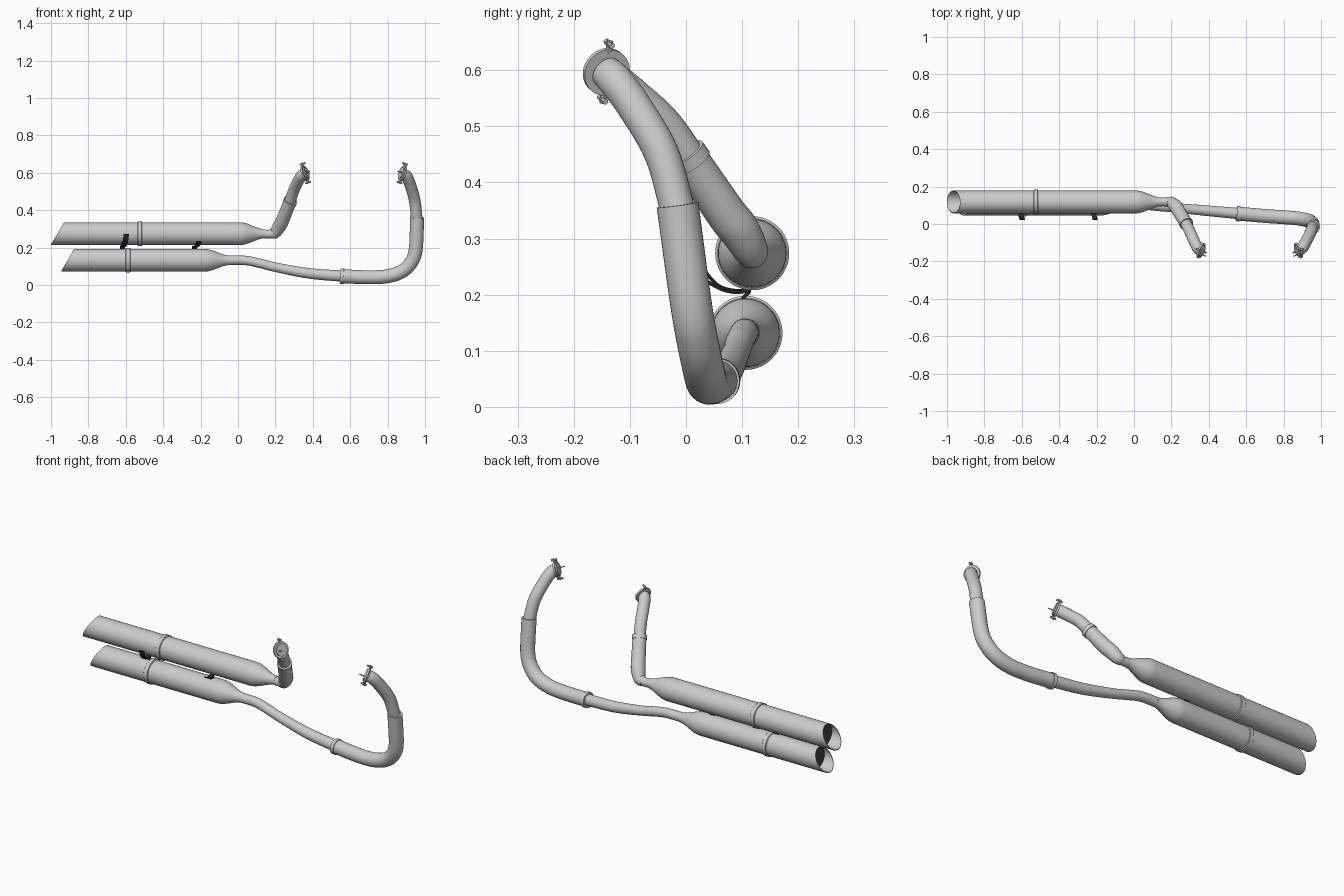
import bpy, math
from mathutils import Vector

if "Cube" in bpy.data.objects:
    bpy.data.objects.remove(bpy.data.objects["Cube"])


def material(name, c):
    m = bpy.data.materials.new(name)
    m.diffuse_color = (*c, 1)
    m.use_nodes = True
    m.node_tree.nodes["Principled BSDF"].inputs["Base Color"].default_value = m.diffuse_color
    return m


STEEL = material("brushed steel", (0.6, 0.6, 0.6))
BLACK = material("black bracket", (0.02, 0.02, 0.02))
DARK = material("dark baffle", (0.06, 0.06, 0.06))


def make(name, verts, faces, mat):
    me = bpy.data.meshes.new(name)
    me.from_pydata(verts, [], faces)
    me.materials.append(mat)
    me.shade_smooth()
    me.set_sharp_from_angle(angle=math.radians(35))
    ob = bpy.data.objects.new(name, me)
    bpy.context.collection.objects.link(ob)
    return ob


def skin(name, rings, mat, caps=True):
    """Join equal-sized rings of points into a surface."""
    n = len(rings[0])
    verts = [p for r in rings for p in r]
    faces = []
    for i in range(len(rings) - 1):
        for j in range(n):
            k = (j + 1) % n
            faces.append((i * n + j, i * n + k, (i + 1) * n + k, (i + 1) * n + j))
    if caps:
        faces.append(tuple(reversed(range(n))))
        faces.append(tuple(range(len(verts) - n, len(verts))))
    return make(name, verts, faces, mat)


def spline(pts, steps):
    """Catmull-Rom through (x, y, z, radius) points."""
    p = [Vector(q) for q in pts]
    p = [2 * p[0] - p[1]] + p + [2 * p[-1] - p[-2]]
    out = []
    for i in range(1, len(p) - 2):
        a, b, c, d = p[i - 1:i + 3]
        for s in range(steps):
            t = s / steps
            out.append(0.5 * (2 * b + (c - a) * t + (2 * a - 5 * b + 4 * c - d) * t * t
                              + (3 * b - a - 3 * c + d) * t ** 3))
    return out + [p[-2]]


def pipe(name, pts, mat=STEEL, steps=10, n=32):
    """Round pipe along a path, with a radius at every point."""
    path = spline(pts, steps) if steps > 1 else [Vector(q) for q in pts]
    pos = [q.to_3d() if len(q) == 3 else Vector(q[:3]) for q in path]
    u, rings = None, []
    for i, c in enumerate(pos):
        t = (pos[min(i + 1, len(pos) - 1)] - pos[max(i - 1, 0)]).normalized()
        if u is None:
            u = t.orthogonal()
        u = (u - t * u.dot(t)).normalized()
        v = t.cross(u)
        rings.append([c + path[i][3] * (math.cos(a) * u + math.sin(a) * v)
                      for a in (2 * math.pi * j / n for j in range(n))])
    return skin(name, rings, mat)


def rod(name, a, b, r, mat=STEEL, n=24):
    return pipe(name, [(*a, r), (*b, r)], mat, 1, n)


def muffler(name, y, z, tip, slant, taper, neck, band):
    """Slash-cut silencer: hollow rear end, cone at the front, one band."""
    R, ri, n = 0.061, 0.057, 48

    def ring(x, r, cut=False):
        out = []
        for j in range(n):
            a = 2 * math.pi * j / n
            h = math.sin(a)
            out.append((x + (slant * (h + 1) / 2 if cut else 0),
                        y + r * math.cos(a), z + r * h))
        return out

    length = neck[0] - taper
    rings = [ring(tip + slant + 0.03, ri), ring(tip, ri, True), ring(tip, R, True)]
    rings += [ring(tip + slant + 0.03, R), ring(taper - 0.05, R)]
    for i in range(13):
        t = i / 12
        s = t * t * (3 - 2 * t)
        rings.append(ring(taper + length * t, R + (neck[1] - R) * s))
    skin(name, rings, STEEL)
    x = tip + slant + 0.006
    rod(name + "_baffle", (x, y, z), (x + 0.006, y, z), 0.0565, DARK, 48)
    pipe(name + "_band", [(band - 0.013, y, z, 0.062), (band - 0.01, y, z, 0.066),
                          (band + 0.01, y, z, 0.066), (band + 0.013, y, z, 0.062)],
         STEEL, 1, 48)


# Silencers
muffler("upper_muffler", 0.118, 0.274, -1.0, 0.07, 0.01, (0.15, 0.023), -0.525)
muffler("lower_muffler", 0.106, 0.132, -0.945, 0.068, -0.18, (-0.04, 0.025), -0.588)

# Long front header: thin pipe, wide heat shield, upper pipe
pipe("lower_link_pipe", [(-0.06, .106, .132, .025), (.04, .103, .131, .025),
                         (.12, .095, .115, .025), (.2, .088, .095, .025),
                         (.38, .072, .062, .028), (.58, .054, .046, .03)])
pipe("long_header_shield", [(.55, .056, .047, .037), (.7, .043, .041, .037),
                            (.8, .036, .047, .037), (.875, .03, .072, .037),
                            (.925, .02, .12, .037), (.95, .008, .19, .037),
                            (.958, -.015, .36, .0375)])
rod("long_header_collar", (.548, .056, .047), (.566, .0545, .046), .041, n=32)
pipe("long_header_pipe", [(.957, -.012, .34, .031), (.945, -.043, .45, .031),
                          (.921, -.092, .535, .031), (.902, -.125, .58, .031),
                          (.882, -.142, .597, .029)])

# Short rear header
pipe("upper_link_pipe", [(.13, .118, .274, .023), (.16, .118, .272, .023),
                         (.2, .116, .276, .024)])
pipe("short_header_shield", [(.172, .118, .272, .024), (.198, .115, .28, .031),
                             (.222, .095, .315, .036), (.24, .068, .35, .036),
                             (.279, .002, .448, .034)])
rod("short_header_collar", (.274, .011, .435), (.281, -.001, .452), .037, n=32)
pipe("short_header_pipe", [(.272, .015, .43, .03), (.298, -.038, .505, .03),
                           (.322, -.092, .555, .03), (.34, -.128, .585, .03),
                           (.357, -.142, .597, .029)])


# Port flanges with studs above and below
def flange(name, c, axis):
    c, a = Vector(c), Vector(axis).normalized()
    up = (Vector((0, 0, 1)) - a * a.z).normalized()
    side = a.cross(up)
    rod(name, c - a * .005, c + a * .005, .043, n=32)
    rod(name + "_lip", c, c + a * .012, .032, n=32)
    for k, s in (("upper", 1), ("lower", -1)):
        p = c + up * s * .052
        rod(f"{name}_{k}_lug", c + up * s * .035, c + up * s * .058, .006, n=8)
        rod(f"{name}_{k}_stud", p - a * .013, p + a * .017, .0055, n=6)
    q = c + side * (.018 if side.y < 0 else -.018)
    rod(name + "_pin", q - a * .02, q + a * .038, .003, n=8)


flange("front_flange", (.88, -.142, .597), (-.88, -.35, .3))
flange("rear_flange", (.358, -.142, .597), (.88, -.35, .3))


# Black mounting straps between the silencers
def strap(name, pts, width):
    path = spline([(*p, 0) for p in pts], 6)
    rings = []
    for i, q in enumerate(path):
        d = path[min(i + 1, len(path) - 1)] - path[max(i - 1, 0)]
        nrm = Vector((0, -d.z, d.y)).normalized() * .003
        c, w = Vector(q[:3]), Vector((width / 2, 0, 0))
        rings.append([c - w - nrm, c + w - nrm, c + w + nrm, c - w + nrm])
    skin(name, rings, BLACK)


strap("rear_bracket", [(-.597, .024, .272), (-.601, .036, .24), (-.608, .06, .215),
                       (-.615, .09, .207), (-.618, .113, .207), (-.618, .1, .192)], .028)
strap("front_bracket", [(-.208, .024, .232), (-.212, .04, .222), (-.22, .065, .209),
                        (-.23, .09, .204), (-.233, .11, .206), (-.233, .1, .192)], .026)
